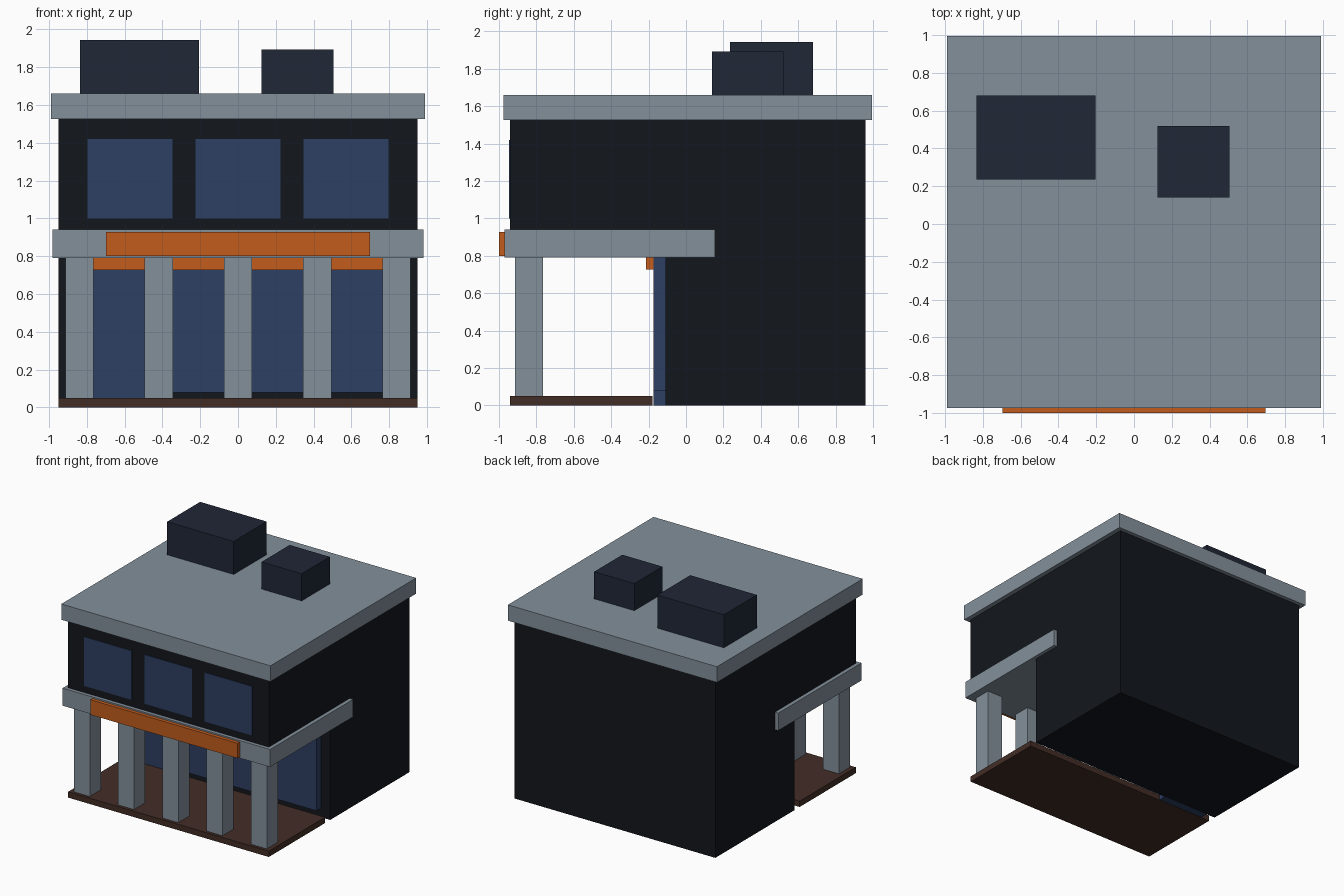
import bpy
import bmesh

if "Cube" in bpy.data.objects:
    bpy.data.objects.remove(bpy.data.objects["Cube"])


def material(name, r, g, b):
    m = bpy.data.materials.new(name)
    m.diffuse_color = (r, g, b, 1)
    m.use_nodes = True
    m.node_tree.nodes["Principled BSDF"].inputs["Base Color"].default_value = m.diffuse_color
    return m


concrete = material("concrete", 0.23, 0.28, 0.33)
dark_wall = material("dark_wall", 0.006, 0.008, 0.012)
glass = material("glass", 0.026, 0.05, 0.127)
orange = material("orange", 0.54, 0.107, 0.012)
wood = material("wood", 0.055, 0.026, 0.019)
metal = material("metal", 0.014, 0.02, 0.037)


def prism(name, profile, x0, x1, mat):
    """Extrude a (y, z) profile along x."""
    bm = bmesh.new()
    face = bm.faces.new([bm.verts.new((x0, y, z)) for y, z in profile])
    ext = bmesh.ops.extrude_face_region(bm, geom=[face])
    verts = [v for v in ext["geom"] if isinstance(v, bmesh.types.BMVert)]
    bmesh.ops.translate(bm, verts=verts, vec=(x1 - x0, 0, 0))
    bmesh.ops.recalc_face_normals(bm, faces=bm.faces)
    mesh = bpy.data.meshes.new(name)
    bm.to_mesh(mesh)
    bm.free()
    mesh.materials.append(mat)
    obj = bpy.data.objects.new(name, mesh)
    bpy.context.collection.objects.link(obj)
    return obj


def box(name, x, y, z, mat):
    return prism(name, [(y[0], z[0]), (y[1], z[0]), (y[1], z[1]), (y[0], z[1])], x[0], x[1], mat)


# Main building: upper floor overhangs the recessed ground floor
prism("building_body",
      [(-0.11, 0), (0.96, 0), (0.96, 1.53), (-0.94, 1.53), (-0.94, 0.86), (-0.11, 0.86)],
      -0.95, 0.95, dark_wall)

# Roof slab and rooftop units
box("roof_slab", (-0.99, 0.99), (-0.975, 0.995), (1.525, 1.66), concrete)
box("large_roof_unit", (-0.835, -0.205), (0.235, 0.68), (1.66, 1.943), metal)
box("small_roof_unit", (0.125, 0.505), (0.14, 0.52), (1.66, 1.892), metal)

# Canopy band with blank sign board
box("canopy_band", (-0.982, 0.982), (-0.97, 0.155), (0.79, 0.94), concrete)
box("sign_board", (-0.697, 0.697), (-1.0, -0.97), (0.80, 0.928), orange)

# Porch floor and columns
box("porch_floor", (-0.95, 0.95), (-0.94, -0.18), (0, 0.05), wood)
for i in range(5):
    cx = (i - 2) * 0.419
    box(f"porch_column_{i + 1}", (cx - 0.075, cx + 0.075), (-0.915, -0.765), (0.001, 0.79), concrete)

# Upper windows
for i in range(3):
    cx = (i - 1) * 0.572
    box(f"upper_window_{i + 1}", (cx - 0.225, cx + 0.225), (-0.946, -0.93), (1.0, 1.42), glass)

# Shop front: door on the left, long window on the right, shade strip above
box("shop_door", (-0.865, -0.42), (-0.175, -0.11), (0, 0.79), glass)
box("shop_window", (-0.40, 0.865), (-0.175, -0.11), (0.08, 0.79), glass)
box("shade_strip", (-0.865, 0.865), (-0.213, -0.175), (0.727, 0.79), orange)
